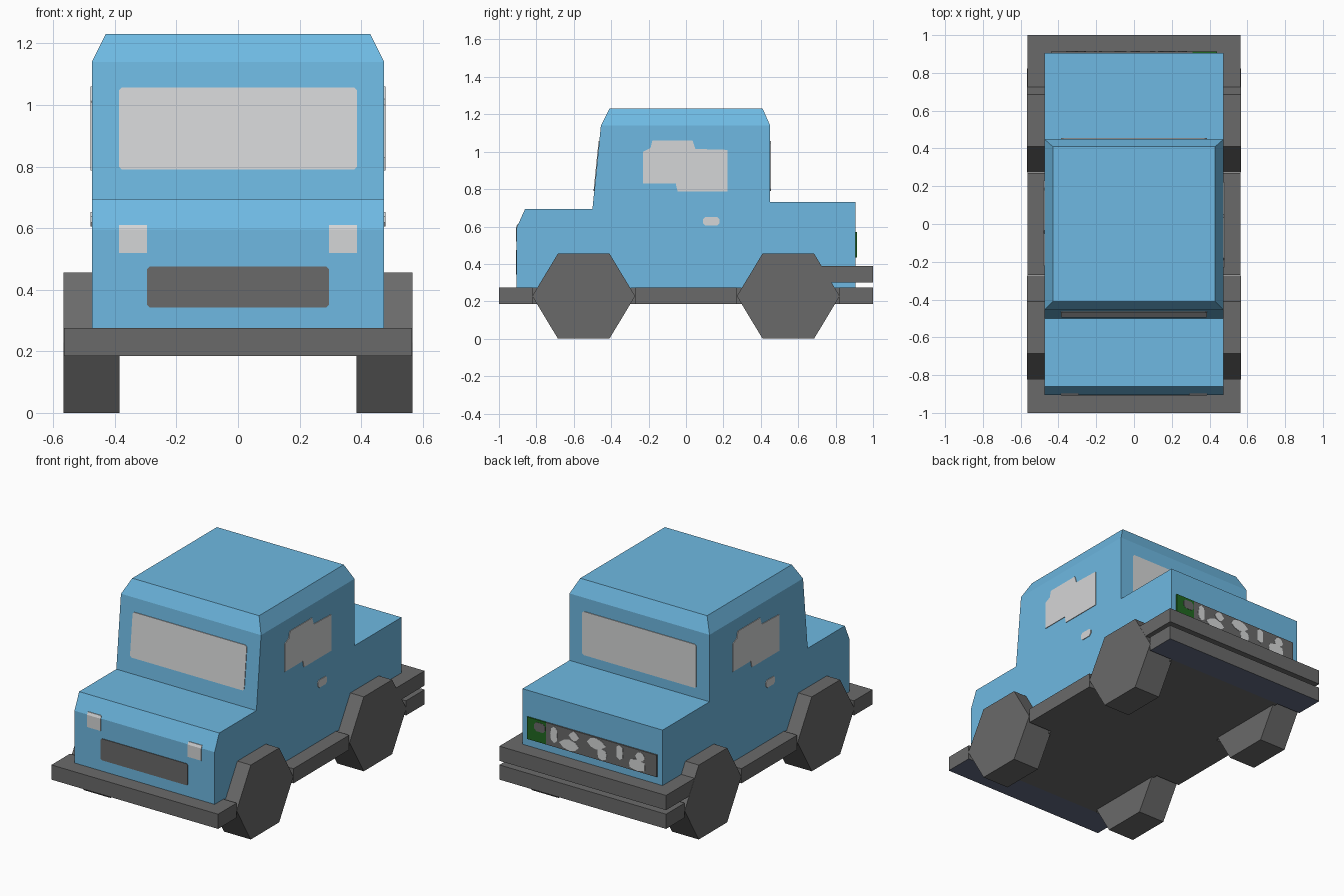
import bpy, bmesh, math

if "Cube" in bpy.data.objects:
    bpy.data.objects.remove(bpy.data.objects["Cube"])


def material(name, rgb):
    m = bpy.data.materials.new(name)
    lin = [((c / 255 + 0.055) / 1.055) ** 2.4 for c in rgb]
    m.diffuse_color = (*lin, 1)
    m.use_nodes = True
    m.node_tree.nodes["Principled BSDF"].inputs["Base Color"].default_value = m.diffuse_color
    return m


BLUE = material("sky blue paint", (110, 185, 226))
GREY = material("dark grey rubber", (106, 106, 106))
GLASS = material("pale grey glass", (213, 214, 215))
GREEN = material("dark green", (33, 104, 33))
SLATE = material("slate underside", (99, 108, 130))


def prism(name, pts, place, a, b, mat):
    """Extrude the 2D outline pts from a to b; place(u, v, d) gives the 3D point."""
    bm = bmesh.new()
    lo = [bm.verts.new(place(u, v, a)) for u, v in pts]
    hi = [bm.verts.new(place(u, v, b)) for u, v in pts]
    bm.faces.new(lo)
    bm.faces.new(hi[::-1])
    n = len(pts)
    for i in range(n):
        j = (i + 1) % n
        bm.faces.new((lo[i], hi[i], hi[j], lo[j]))
    bmesh.ops.recalc_face_normals(bm, faces=bm.faces)
    me = bpy.data.meshes.new(name)
    bm.to_mesh(me)
    bm.free()
    ob = bpy.data.objects.new(name, me)
    bpy.context.collection.objects.link(ob)
    me.materials.append(mat)
    return ob


def rect(u0, u1, v0, v1, c=0.0):
    """Rectangle outline, with corners cut by c."""
    if c == 0:
        return [(u0, v0), (u1, v0), (u1, v1), (u0, v1)]
    return [(u0 + c, v0), (u1 - c, v0), (u1, v0 + c), (u1, v1 - c),
            (u1 - c, v1), (u0 + c, v1), (u0, v1 - c), (u0, v0 + c)]


def side(u, v, d):      # outline in y, z extruded along x
    return (d, u, v)


def flat(u, v, d):      # outline in x, y extruded along z
    return (u, v, d)


def back(y):            # outline in x, z on a rear wall
    return lambda u, v, d: (u, y + d, v)


def windscreen(u, v, d):  # outline in x, z on the sloping front of the cab
    return (u, -0.5 + (v - 0.695) / 0.445 * 0.045 - d, v)


# Body: side profile, with the cab top inset into a bevelled roof
body = prism("body", [(-0.905, 0.27), (-0.905, 0.595), (-0.86, 0.695), (-0.5, 0.695),
                      (-0.455, 1.14), (0.45, 1.14), (0.45, 0.73), (0.905, 0.73),
                      (0.905, 0.27)], side, -0.475, 0.475, BLUE)
bm = bmesh.new()
bm.from_mesh(body.data)
top = max(bm.faces, key=lambda f: f.calc_center_median().z)
bmesh.ops.inset_individual(bm, faces=[top], thickness=0.045)
for v in top.verts:
    v.co = (math.copysign(0.43, v.co.x), math.copysign(0.41, v.co.y), 1.23)
bm.to_mesh(body.data)
bm.free()

# Chassis: plate cut away at the wheels, with slate undersides at both ends
half = [(0.565, -1), (0.565, -0.82), (0.4, -0.82), (0.4, -0.27),
        (0.565, -0.27), (0.565, 0.27), (0.4, 0.27), (0.4, 0.82)]
centre = prism("chassis", half[2:] + [(-x, y) for x, y in half[2:][::-1]],
               flat, 0.185, 0.275, GREY)
for name, y0, y1 in (("front_bumper", -1, -0.82), ("rear_bumper", 0.82, 1)):
    ob = prism(name, rect(-0.565, 0.565, y0, y1), flat, 0.185, 0.275, GREY)
    ob.data.materials.append(SLATE)
    for p in ob.data.polygons:
        if p.normal.z < -0.5:
            p.material_index = 1
prism("upper_rear_bumper", rect(-0.565, 0.565, 0.72, 1), flat, 0.3, 0.39, GREY)

# Wheels: six-sided
for fy, cy in (("front", -0.547), ("rear", 0.547)):
    for sx, s in (("left", -1), ("right", 1)):
        hexagon = [(cy + 0.275 * math.cos(k * math.pi / 3),
                    0.228 + 0.228 * math.sin(k * math.pi / 3) / math.sin(math.pi / 3))
                   for k in range(6)]
        prism(f"{fy}_{sx}_wheel", hexagon, side, 0.385 * s, 0.566 * s, GREY)

# Front and rear windows
prism("windscreen", rect(-0.387, 0.387, 0.79, 1.057, 0.01), windscreen, -0.002, 0.004, GLASS)
prism("rear_window", rect(-0.387, 0.387, 0.79, 1.057, 0.01), back(0.45), -0.002, 0.004, GLASS)

# Grille and headlights (headlights fold over the bonnet edge)
prism("grille", rect(-0.295, 0.295, 0.343, 0.475, 0.008), back(-0.905), -0.004, 0.002, GREY)
lamp = [(-0.903, 0.52), (-0.909, 0.52), (-0.909, 0.595), (-0.902, 0.611), (-0.895, 0.611)]
prism("left_headlight", lamp, side, -0.387, -0.295, GLASS)
prism("right_headlight", lamp, side, 0.295, 0.387, GLASS)

# Side windows and door handles, the left side turned half round from the right
pane = [(-0.23, 0.83), (-0.23, 1.0), (-0.19, 1.02), (-0.18, 1.06), (0.035, 1.06),
        (0.05, 1.015), (0.222, 1.01), (0.222, 0.788), (-0.045, 0.788), (-0.055, 0.83)]
for name, s in (("left", -1), ("right", 1)):
    def wall(u, v, d, s=s):
        return (s * (0.475 + d), s * u, v)
    prism(name + "_window", pane, wall, -0.002, 0.004, GLASS)
    prism(name + "_door_handle", rect(0.09, 0.18, 0.605, 0.652, 0.014), wall,
          -0.002, 0.004, GLASS)

# Rear panel: grey strip with a green end and pale blotches
prism("rear_panel", rect(-0.44, 0.31, 0.435, 0.57), back(0.905), -0.002, 0.008, GREY)
prism("rear_panel_green_end", rect(0.31, 0.44, 0.435, 0.57), back(0.905), -0.002, 0.008, GREEN)
prism("green_end_spot", rect(0.315, 0.39, 0.5, 0.555, 0.015), back(0.913), -0.001, 0.0015, GREY)
blotches = [(0.255, 0.51, 0.025, 0.05), (0.15, 0.475, 0.06, 0.035), (0.12, 0.535, 0.03, 0.03),
            (-0.03, 0.53, 0.06, 0.035), (-0.07, 0.475, 0.035, 0.035),
            (-0.19, 0.52, 0.025, 0.045), (-0.31, 0.475, 0.06, 0.035), (-0.33, 0.53, 0.03, 0.03)]
for i, (x, z, rx, rz) in enumerate(blotches):
    blob = [(x + rx * (1 + 0.2 * math.sin(3 * k + i)) * math.cos(k * math.pi / 4),
             z + rz * math.sin(k * math.pi / 4)) for k in range(8)]
    prism(f"pale_blotch_{i + 1}", blob, back(0.913), -0.001, 0.002, GLASS)
